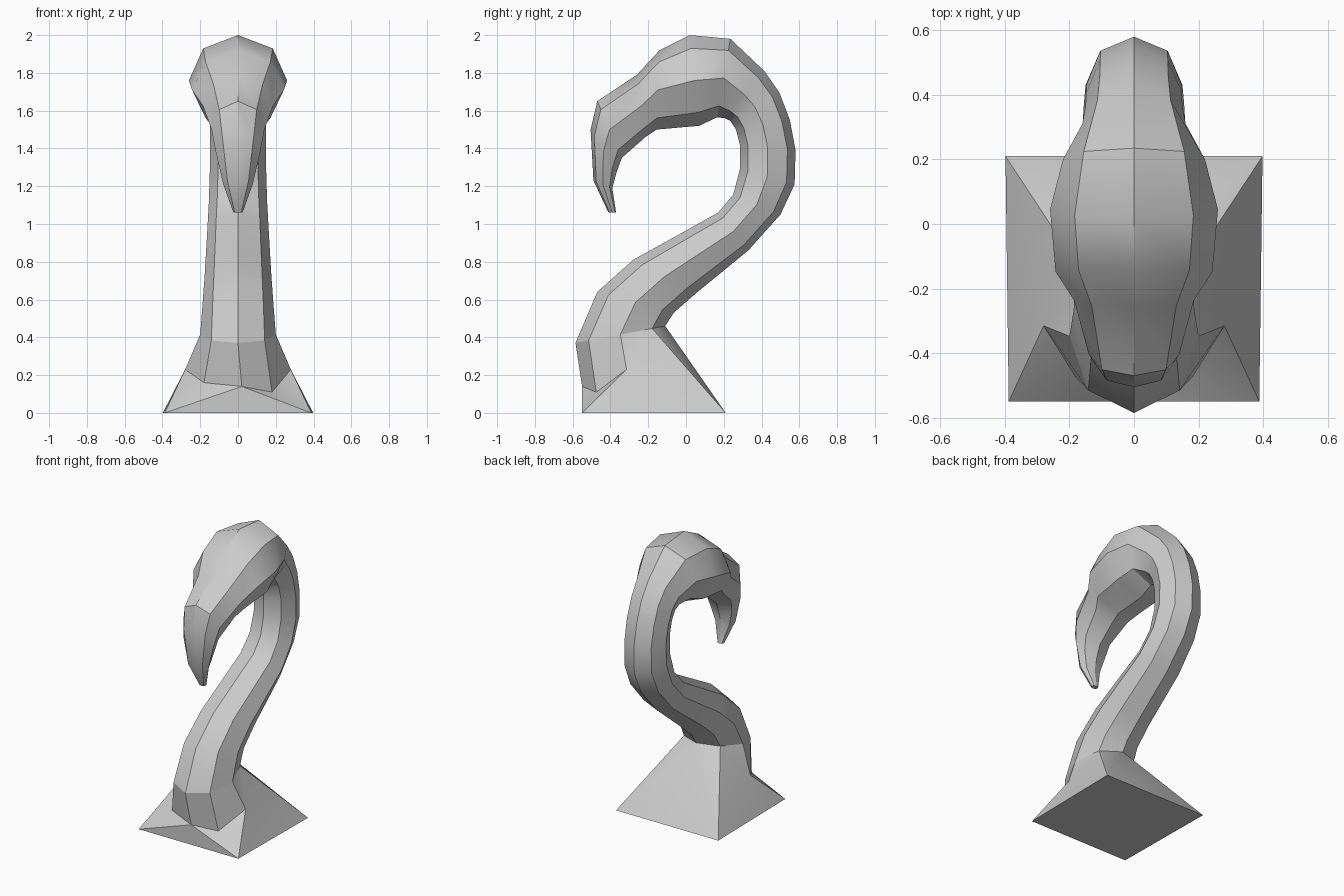
import bpy, bmesh, math
from mathutils import Vector

if "Cube" in bpy.data.objects:
    bpy.data.objects.remove(bpy.data.objects["Cube"])

# Octagonal sections: inner y, z, outer y, z, half width
SECTIONS = [
    (-.585, .37, -.11, .46, .20),
    (-.47, .64, -.065, .53, .187),
    (-.28, .81, .055, .635, .177),
    (.17, 1.06, .33, .86, .163),
    (.25, 1.155, .50, 1.05, .155),
    (.285, 1.29, .575, 1.21, .15),
    (.285, 1.42, .58, 1.39, .147),
    (.265, 1.50, .55, 1.55, .148),
    (.235, 1.545, .495, 1.695, .15),
    (.205, 1.56, .415, 1.81, .16),
    (.165, 1.565, .235, 1.98, .22),
    (.07, 1.52, .02, 2.0, .26),
    (-.155, 1.50, -.14, 1.92, .243),
    (-.215, 1.46, -.26, 1.79, .185),
    (-.34, 1.35, -.47, 1.65, .14),
    (-.37, 1.265, -.505, 1.50, .118),
    (-.39, 1.19, -.49, 1.23, .078),
    (-.37, 1.06, -.41, 1.06, .024),
]


def ring(yi, zi, yo, zo, w):
    mid = Vector((0, (yi + yo) / 2, (zi + zo) / 2))
    out = Vector((0, (yo - yi) / 2, (zo - zi) / 2))
    return [mid + out * math.cos(a) + Vector((w * math.sin(a), 0, 0))
            for a in (k * math.pi / 4 for k in range(8))]


def finish(bm, name):
    bmesh.ops.recalc_face_normals(bm, faces=bm.faces[:])
    me = bpy.data.meshes.new(name)
    bm.to_mesh(me)
    bm.free()
    ob = bpy.data.objects.new(name, me)
    bpy.context.collection.objects.link(ob)
    bpy.ops.object.select_all(action='DESELECT')
    ob.select_set(True)
    bpy.context.view_layer.objects.active = ob
    bpy.ops.object.shade_smooth_by_angle(angle=math.radians(30))


# Curved neck, head and hooked beak
bm = bmesh.new()
rings = [[bm.verts.new(p) for p in ring(*s)] for s in SECTIONS]
for a, b in zip(rings, rings[1:]):
    for k in range(8):
        j = (k + 1) % 8
        bm.faces.new((a[k], a[j], b[j], b[k]))
bm.faces.new(rings[-1])
bm.faces.new(rings[0])
finish(bm, "neck_head_and_beak")

# Square base flaring up into the bottom of the neck
bm = bmesh.new()
top = [bm.verts.new(p) for p in ring(*SECTIONS[0])]
chest = bm.verts.new((.02, -.55, .14))
corners = []
for s, zf in ((1, .11), (-1, .16)):
    breast = bm.verts.new((s * .18, -.475, zf))
    side = bm.verts.new((s * .28, -.315, .23))
    front = bm.verts.new((s * .388, -.55, 0))
    back = bm.verts.new((s * .398, .21, 0))
    b1, mid, f1 = (top[k] for k in ((1, 2, 3) if s > 0 else (7, 6, 5)))
    for f in ((top[4], f1, breast, chest), (f1, mid, side, breast),
              (mid, b1, side), (back, side, b1), (back, b1, top[0]),
              (front, breast, side), (front, side, back),
              (front, chest, breast)):
        bm.faces.new(f)
    corners.append((front, back))
(fr, br), (fl, bl) = corners
bm.faces.new((fr, fl, chest))
bm.faces.new((br, bl, top[0]))
bm.faces.new((fr, br, bl, fl))
bm.faces.new(top)
finish(bm, "flared_base")
